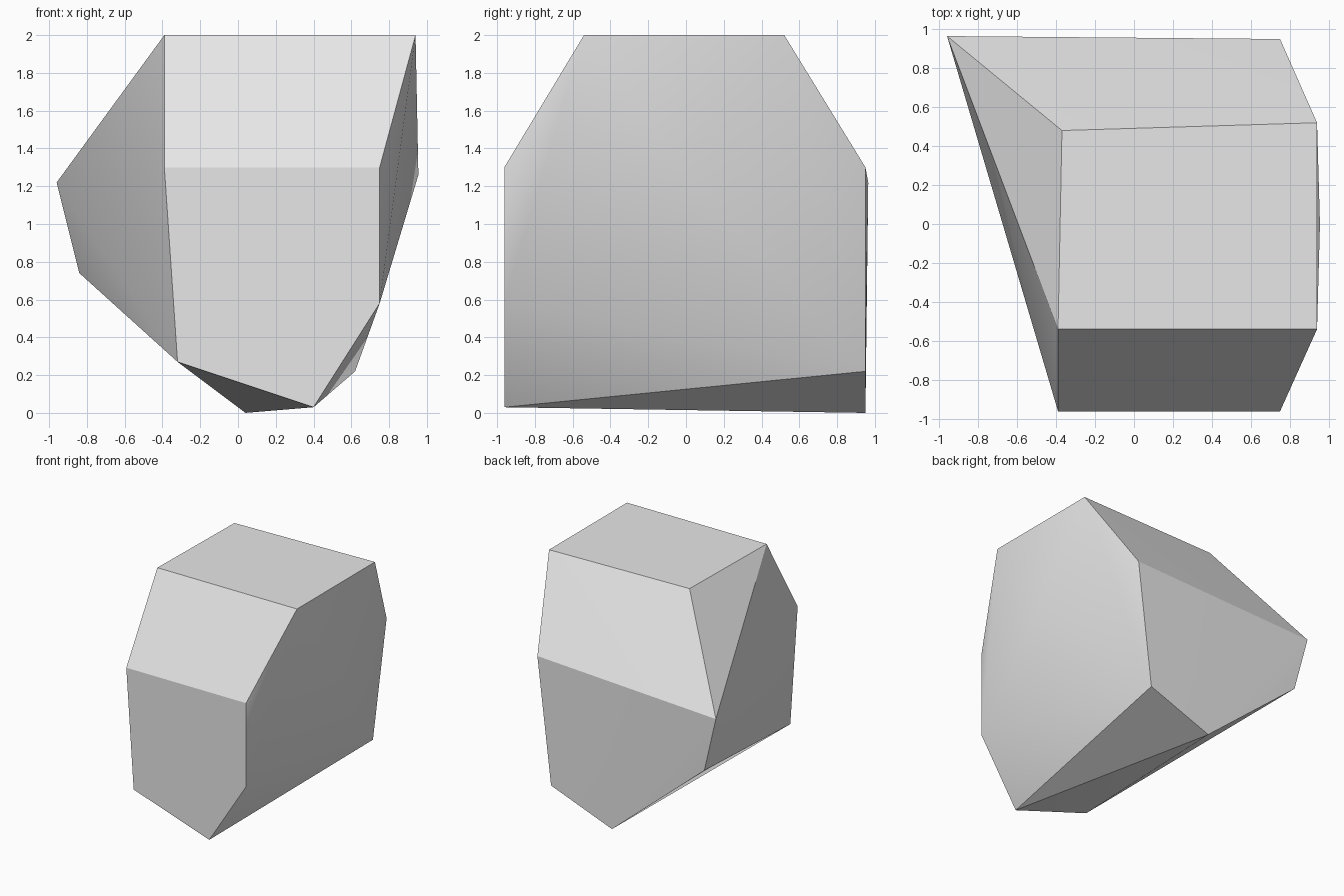
import bpy
import bmesh
import math

# Remove the default object
default_cube = bpy.data.objects.get("Cube")
if default_cube:
    bpy.data.objects.remove(default_cube, do_unlink=True)

# Single stone colour
stone = bpy.data.materials.new("light_grey_stone")
stone.use_nodes = True
stone_colour = (0.8, 0.8, 0.8, 1)
stone.diffuse_color = stone_colour
stone.node_tree.nodes["Principled BSDF"].inputs["Base Color"].default_value = stone_colour

# Outlines of the facets, as (x, z) for front and back and (x, y) for the top
front_outline = [(-.39, 1.3), (.75, 1.3), (.75, .58), (.4, .03), (-.32, .27)]
back_outline = [(.75, 1.3), (.62, .22), (.04, 0), (-.84, .74)]
top_outline = [(-.39, -.54), (.94, -.54), (.94, .52), (-.37, .48)]

corners = [(x, -.962, z) for x, z in front_outline]
corners += [(x, .95, z) for x, z in back_outline]
corners += [(x, y, 2) for x, y in top_outline]
corners.append((-.96, .965, 1.22))  # pointed rear corner
corners.append((.955, 0, 1.26))     # slight bulge of the broad side

# Wrap the outlines in a convex faceted skin
bm = bmesh.new()
for corner in corners:
    bm.verts.new(corner)
bmesh.ops.convex_hull(bm, input=bm.verts[:])
bmesh.ops.dissolve_limit(bm, angle_limit=math.radians(0.5),
                         verts=bm.verts[:], edges=bm.edges[:])
bmesh.ops.recalc_face_normals(bm, faces=bm.faces[:])

mesh = bpy.data.meshes.new("rock")
bm.to_mesh(mesh)
bm.free()
mesh.materials.append(stone)
rock = bpy.data.objects.new("rock", mesh)
bpy.context.collection.objects.link(rock)

# Soften the shallow bulge while keeping the facet edges crisp
bpy.ops.object.select_all(action="DESELECT")
rock.select_set(True)
bpy.context.view_layer.objects.active = rock
bpy.ops.object.shade_smooth_by_angle(angle=math.radians(25))
